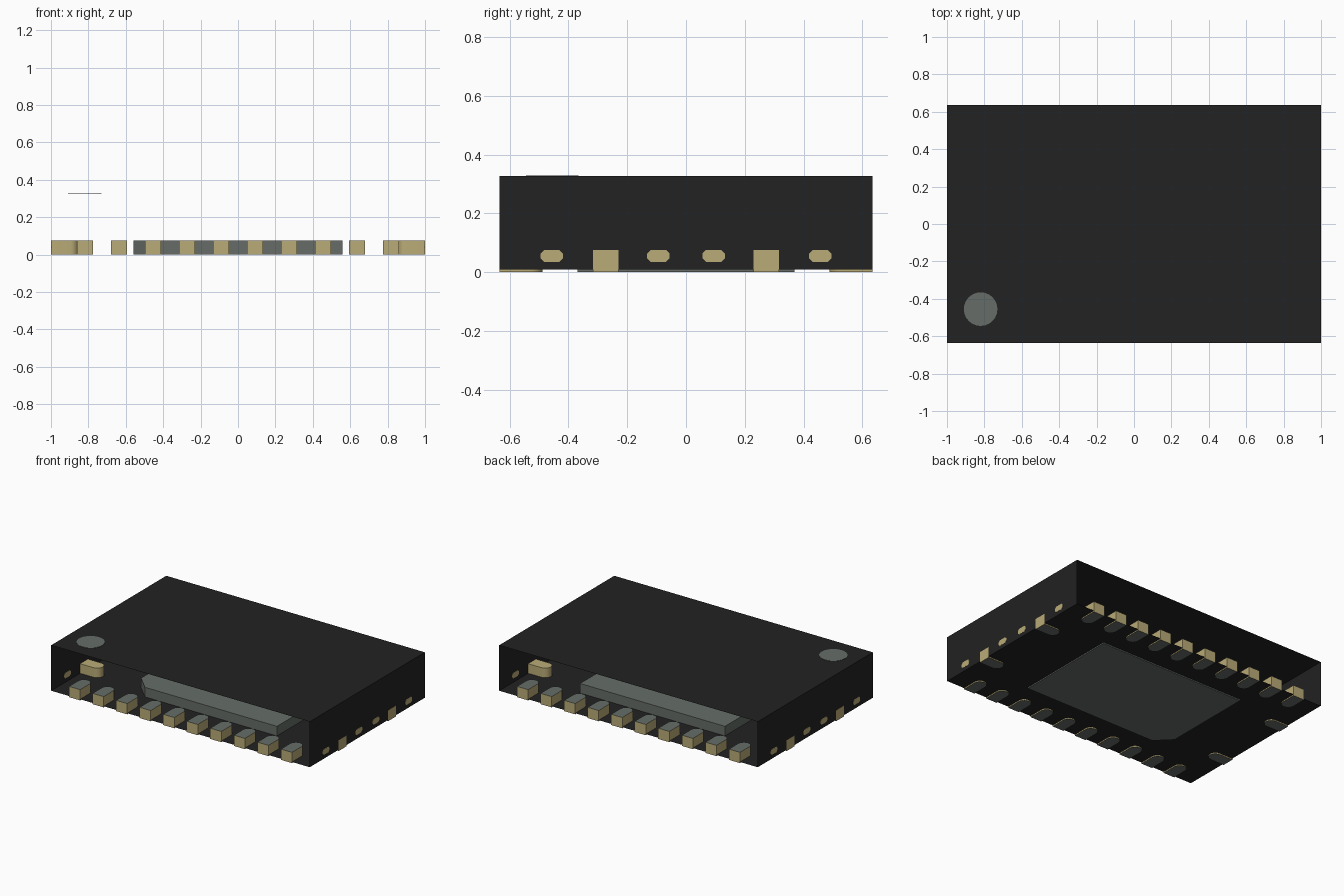
import bpy, bmesh, math

cube = bpy.data.objects.get("Cube")
if cube:
    bpy.data.objects.remove(cube, do_unlink=True)


def material(name, rgb):
    m = bpy.data.materials.new(name)
    m.use_nodes = True
    m.diffuse_color = (*rgb, 1)
    m.node_tree.nodes["Principled BSDF"].inputs["Base Color"].default_value = (*rgb, 1)
    return m


BLACK = material("black_resin", (0.016, 0.016, 0.016))
GREY = material("grey_metal", (0.133, 0.152, 0.136))
TAN = material("tan_metal", (0.491, 0.407, 0.184))

HX, HY = 0.999, 0.635          # package half sizes
FLOOR, TOP = 0.008, 0.326      # package floor and top heights
PAD_H, PITCH, PAD_W, PAD_L = 0.075, 0.182, 0.086, 0.147


def finish(name, bm, mats):
    bmesh.ops.recalc_face_normals(bm, faces=bm.faces)
    me = bpy.data.meshes.new(name)
    bm.to_mesh(me)
    bm.free()
    for m in mats:
        me.materials.append(m)
    ob = bpy.data.objects.new(name, me)
    bpy.context.collection.objects.link(ob)
    return ob


def prism(name, outline, z0, z1, mats, rule=None):
    """Extrude a flat outline upward; rule maps a face normal to a material slot."""
    bm = bmesh.new()
    face = bm.faces.new([bm.verts.new((x, y, z0)) for x, y in outline])
    up = bmesh.ops.extrude_face_region(bm, geom=[face])["geom"]
    bmesh.ops.translate(bm, vec=(0, 0, z1 - z0),
                        verts=[v for v in up if isinstance(v, bmesh.types.BMVert)])
    bmesh.ops.recalc_face_normals(bm, faces=bm.faces)
    if rule:
        for f in bm.faces:
            f.material_index = rule(f.normal)
    return finish(name, bm, mats)


def place(outline, cx, cy, angle):
    c, s = math.cos(angle), math.sin(angle)
    return [(cx + c * x - s * y, cy + s * x + c * y) for x, y in outline]


# Package shell: a sleeve of four thin sheets, open at the front and back
bm = bmesh.new()
ring = [(-HX, FLOOR), (HX, FLOOR), (HX, TOP), (-HX, TOP)]
front, back = [[bm.verts.new((x, y, z)) for x, z in ring] for y in (-HY, HY)]
for i in range(4):
    j = (i + 1) % 4
    bm.faces.new((front[i], front[j], back[j], back[i]))
finish("package_shell", bm, [BLACK])

# Corner marker disc on the top
disc = [(-0.82 + 0.09 * math.cos(math.tau * i / 24),
         -0.455 + 0.09 * math.sin(math.tau * i / 24)) for i in range(24)]
prism("corner_marker", disc, TOP, TOP + 0.002, [GREY])

# Large centre pad with one clipped corner
prism("centre_pad", [(0.56, -0.37), (0.56, 0.37), (-0.56, 0.37), (-0.56, -0.27), (-0.46, -0.37)],
      0, PAD_H, [GREY])

# Contact outline: square outer end at the origin, round inner end along +y
r = PAD_W / 2
contact = [(-r, 0), (r, 0)] + [
    (r * math.cos(math.pi * i / 10), PAD_L - r + r * math.sin(math.pi * i / 10))
    for i in range(11)]


def row_rule(n):
    return 1 if abs(n.z) > 0.5 else 0


def side_rule(n):
    return 1 if n.z < -0.5 else 0


pads = []
# Front and back rows of ten contacts
for label, y, angle in (("front", -HY, 0), ("back", HY, math.pi)):
    for i in range(10):
        pads.append(prism(f"{label}_contact_{i + 1}",
                          place(contact, (i - 4.5) * PITCH, y, angle),
                          0, PAD_H, [TAN, GREY], row_rule))

# Two contacts on each end
for label, x, angle in (("left", 1, math.pi / 2), ("right", -1, -math.pi / 2)):
    for i, y in enumerate((-0.273, 0.273)):
        pads.append(prism(f"{label}_contact_{i + 1}", place(contact, x, y, angle),
                          0, PAD_H, [TAN, GREY], side_rule))

bpy.ops.object.select_all(action="DESELECT")
for ob in pads:
    ob.select_set(True)
bpy.context.view_layer.objects.active = pads[0]
bpy.ops.object.shade_smooth_by_angle(angle=math.radians(30))

# Clipped-corner tie bar ends set into the end walls
w, h, c = 0.038, 0.02, 0.012
octagon = [(-w, -h + c), (-w + c, -h), (w - c, -h), (w, -h + c),
           (w, h - c), (w - c, h), (-w + c, h), (-w, h - c)]
for label, s in (("left", 1), ("right", -1)):
    for i, y in enumerate((-0.457, -0.094, 0.094, 0.457)):
        bm = bmesh.new()
        inner, outer = [[bm.verts.new((s * x, y + a, 0.055 + b)) for a, b in octagon]
                        for x in (0.997, 1.0)]
        bm.faces.new(inner)
        bm.faces.new(outer)
        for k in range(8):
            n = (k + 1) % 8
            bm.faces.new((inner[k], inner[n], outer[n], outer[k]))
        finish(f"{label}_tie_bar_{i + 1}", bm, [TAN])
